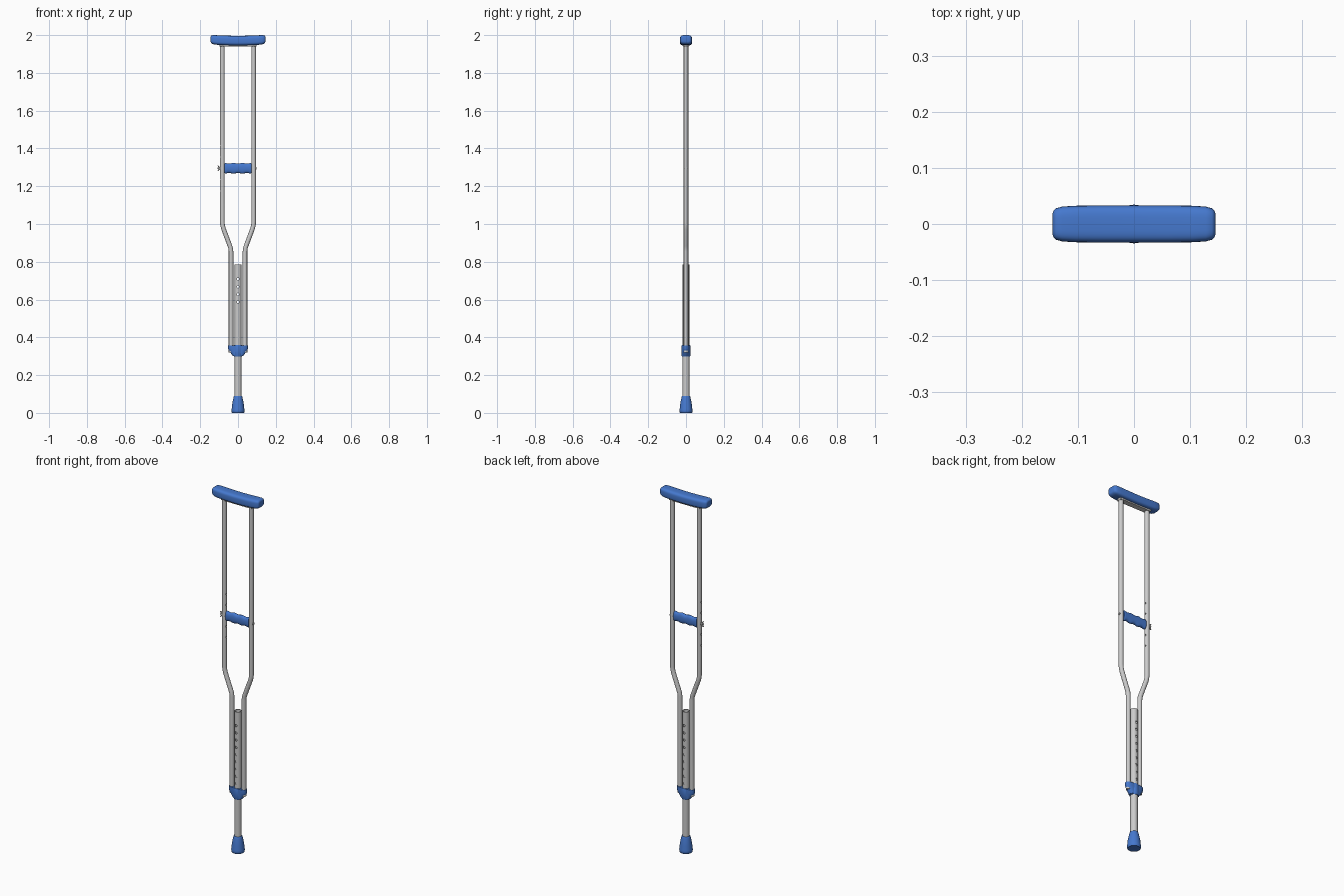
import bpy, bmesh, math
from mathutils import Vector

if "Cube" in bpy.data.objects:
    bpy.data.objects.remove(bpy.data.objects["Cube"])

blue = bpy.data.materials.new("blue_rubber")
blue.diffuse_color = (0.06, 0.19, 0.62, 1)
blue.use_nodes = True
blue.node_tree.nodes["Principled BSDF"].inputs["Base Color"].default_value = blue.diffuse_color


def finish(ob, mat=None, angle=40):
    if mat:
        ob.data.materials.append(mat)
    bpy.ops.object.select_all(action='DESELECT')
    ob.select_set(True)
    bpy.context.view_layer.objects.active = ob
    bpy.ops.object.shade_smooth_by_angle(angle=math.radians(angle))
    return ob


def loft(name, rings, mat=None, loop=False, angle=40):
    """Skin a list of equal-length point rings; cap the ends unless looped."""
    bm = bmesh.new()
    vs = [[bm.verts.new(p) for p in r] for r in rings]
    n = len(vs[0])
    pairs = list(zip(vs, vs[1:])) + ([(vs[-1], vs[0])] if loop else [])
    for a, b in pairs:
        for i in range(n):
            j = (i + 1) % n
            bm.faces.new((a[i], a[j], b[j], b[i]))
    if not loop:
        bm.faces.new(vs[0])
        bm.faces.new(vs[-1])
    bmesh.ops.recalc_face_normals(bm, faces=bm.faces)
    me = bpy.data.meshes.new(name)
    bm.to_mesh(me)
    bm.free()
    ob = bpy.data.objects.new(name, me)
    bpy.context.collection.objects.link(ob)
    return finish(ob, mat, angle)


def oval(a, b, power=2, n=32):
    """Superellipse points."""
    pts = []
    for i in range(n):
        t = 2 * math.pi * i / n
        c, s = math.cos(t), math.sin(t)
        pts.append((a * math.copysign(abs(c) ** (2 / power), c),
                    b * math.copysign(abs(s) ** (2 / power), s)))
    return pts


def zring(z, a, b=None, x=0, power=2, n=32):
    return [(x + u, v, z) for u, v in oval(a, b or a, power, n)]


def xring(x, a, b, z=0, power=2, n=32):
    return [(x, u, z + v) for u, v in oval(a, b, power, n)]


def cut_holes(ob, centres, r, axis):
    """Drill round holes along an axis ('X' or 'Y')."""
    for c in centres:
        rot = (0, math.pi / 2, 0) if axis == 'X' else (math.pi / 2, 0, 0)
        bpy.ops.mesh.primitive_cylinder_add(vertices=16, radius=r, depth=0.08,
                                            location=c, rotation=rot)
        cutter = bpy.context.object
        cutter.hide_render = True
        mod = ob.modifiers.new("hole", 'BOOLEAN')
        mod.operation, mod.solver, mod.object = 'DIFFERENCE', 'EXACT', cutter
        bpy.context.view_layer.objects.active = ob
        bpy.ops.object.modifier_apply(modifier=mod.name)
        bpy.data.objects.remove(cutter)
    finish(ob)


# Side tubes: straight, kinked inward, then straight beside the centre tube
path = [(0.083, 1.95), (0.083, 1.01), (0.0815, 0.993), (0.077, 0.975),
        (0.044, 0.887), (0.039, 0.872), (0.037, 0.855), (0.037, 0.32)]
R = 0.012
tubes = {}
for side, s in (("left", -1), ("right", 1)):
    rings = []
    for i, (x, z) in enumerate(path):
        p, q = path[max(i - 1, 0)], path[min(i + 1, len(path) - 1)]
        d = Vector((q[0] - p[0], q[1] - p[1])).normalized()
        rings.append([(s * (x - d.y * u), v, z + d.x * u) for u, v in oval(R, R, 2, 20)])
    tubes[side] = loft(side + "_side_tube", rings)
    # Collar where the tube meets the underarm pad
    x = s * 0.083
    loft(side + "_top_collar", [zring(1.938, 0.0125, x=x), zring(1.943, 0.016, x=x),
                                zring(1.955, 0.016, x=x)])
GZ = 1.295
cut_holes(tubes["left"], [(-0.083, 0, GZ + k * 0.06) for k in (-2, -1, 1, 2)], 0.005, 'X')

# Plate under the pad
bpy.ops.mesh.primitive_cube_add(size=1, location=(0, 0, 1.945))
plate = bpy.context.object
plate.name = "pad_plate"
plate.scale = (0.19, 0.03, 0.012)

# Underarm pad: (x, half width, bottom, top)
half = [(0.145, 0.019, 1.966, 1.990), (0.1435, 0.024, 1.960, 1.995),
        (0.139, 0.028, 1.955, 1.999), (0.128, 0.031, 1.951, 2.0),
        (0.105, 0.0325, 1.948, 1.999), (0.06, 0.033, 1.946, 1.997), (0.0, 0.033, 1.945, 1.996)]
stations = [(-x, w, b, t) for x, w, b, t in half] + half[-2::-1]
loft("underarm_pad", [xring(x, w, (t - b) / 2, (t + b) / 2, 3.6, 40)
                      for x, w, b, t in stations], blue, angle=60)

# Hand grip with finger waves
rings = []
for i in range(33):
    t = i / 32
    x = -0.071 + 0.142 * t
    r = 0.0265 + 0.0022 * math.cos(t * 6 * math.pi)
    if i in (0, 32):
        r -= 0.004
    rings.append(xring(x, 0.013 if 0 < i < 32 else 0.011, r, GZ, 2.3))
loft("hand_grip", rings, blue, angle=50)

# Grip bolt and wing nut
loft("grip_bolt", [xring(x, 0.004, 0.004, GZ, n=16) for x in (-0.108, 0.097)])
loft("bolt_head", [xring(x, 0.007, 0.007, GZ, n=16) for x in (0.093, 0.097)])
loft("wing_nut_hub", [xring(x, r, r, GZ, n=16) for x, r in ((-0.094, 0.008), (-0.104, 0.006))])
for name, s in (("upper", 1), ("lower", -1)):
    loft(name + "_wing", [[(x + u, v, GZ + s * z) for u, v in oval(0.003, w, 3, 16)]
                          for x, w, z in ((-0.099, 0.004, 0.003), (-0.103, 0.006, 0.010),
                                          (-0.107, 0.003, 0.015))])

# Hollow centre tube with height holes, and the core that blocks the lower ones
RC, RI = 0.0185, 0.0155
centre = loft("centre_tube", [zring(0.04, RC), zring(0.785, RC),
                              zring(0.785, RI), zring(0.04, RI)], loop=True)
cut_holes(centre, [(0, 0, 0.708 - 0.0403 * k) for k in range(9)], 0.0065, 'Y')
loft("inner_core", [zring(0.05, 0.0145), zring(0.565, 0.0145)])

# Clamp joining the three tubes: tapered yoke and central sleeve
loft("clamp_yoke", [zring(0.300, 0.026, 0.019, power=2.5), zring(0.332, 0.050, 0.019, power=2.5),
                    zring(0.340, 0.052, 0.019, power=2.8), zring(0.358, 0.052, 0.019, power=2.8)],
     blue, angle=30)
loft("clamp_sleeve", [zring(0.298, 0.0215), zring(0.302, 0.0235), zring(0.355, 0.0235),
                      zring(0.359, 0.0220)], blue)

# Rubber foot
loft("rubber_foot", [zring(z, r) for z, r in
                     ((0, 0.031), (0.003, 0.0335), (0.014, 0.0345), (0.020, 0.0335),
                      (0.045, 0.031), (0.066, 0.027), (0.082, 0.0235), (0.088, 0.022),
                      (0.090, 0.020))], blue)
